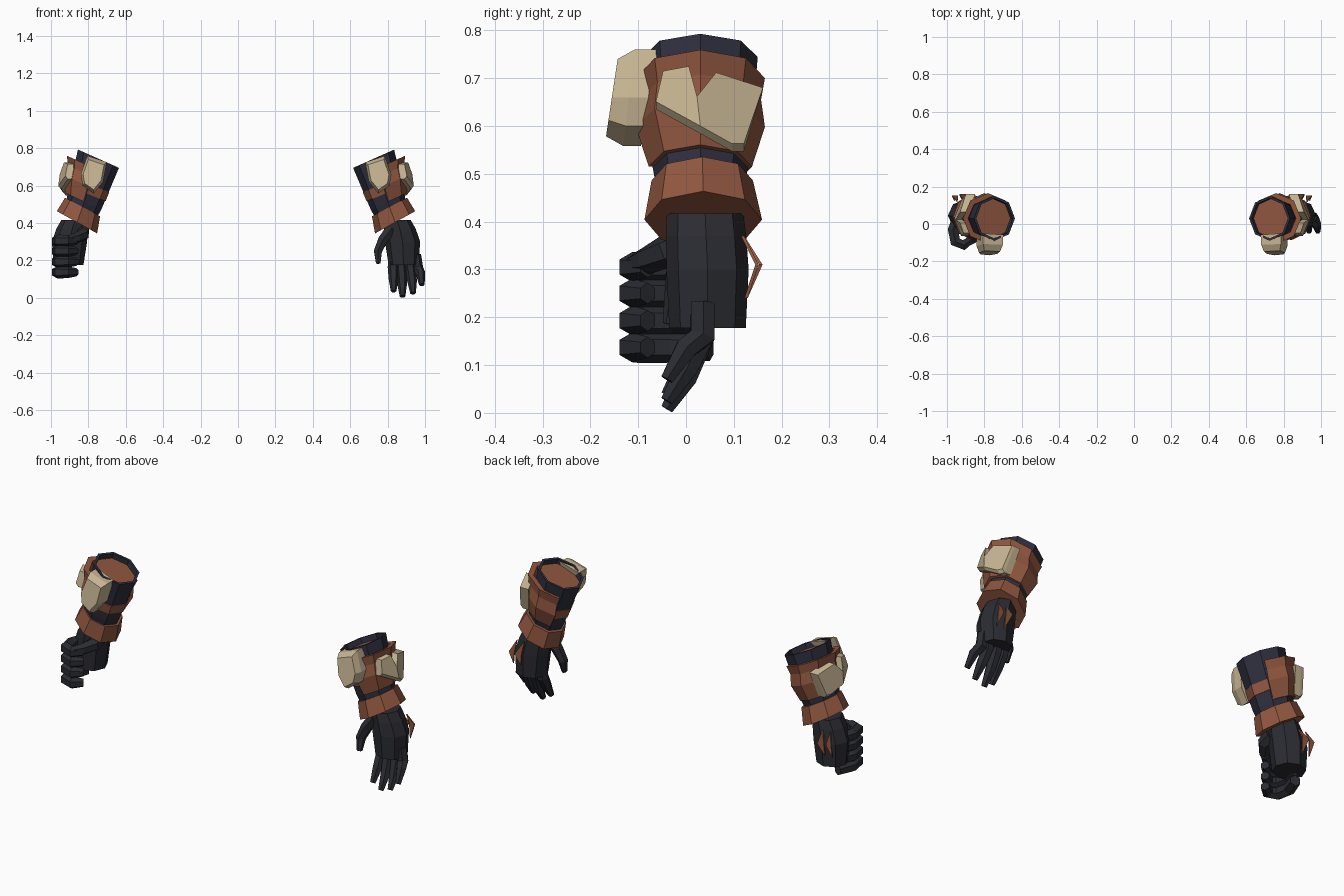
import bpy, bmesh, math
from mathutils import Vector

if "Cube" in bpy.data.objects:
    bpy.data.objects.remove(bpy.data.objects["Cube"])

def mat(name, col):
    m = bpy.data.materials.new(name)
    m.diffuse_color = (*col, 1)
    m.use_nodes = True
    m.node_tree.nodes["Principled BSDF"].inputs["Base Color"].default_value = m.diffuse_color
    return m

LEATHER = mat("brown leather", (0.28, 0.094, 0.05))
NAVY = mat("navy cloth", (0.028, 0.028, 0.05))
GLOVE = mat("dark glove", (0.024, 0.025, 0.032))
BONE = mat("bone plate", (0.57, 0.46, 0.29))

def loft(name, rings, material, s, shift=0.0):
    """Skin equal rings of points; s = -1 mirrors to the other arm."""
    bm = bmesh.new()
    vs = [[bm.verts.new(((p[0] + shift) * s, p[1], p[2])) for p in r] for r in rings]
    n = len(rings[0])
    for a, b in zip(vs, vs[1:]):
        for i in range(n):
            j = (i + 1) % n
            bm.faces.new((a[i], a[j], b[j], b[i]))
    bm.faces.new(vs[0])
    bm.faces.new(vs[-1])
    bmesh.ops.recalc_face_normals(bm, faces=bm.faces)
    me = bpy.data.meshes.new(name)
    bm.to_mesh(me)
    bm.free()
    me.materials.append(material)
    ob = bpy.data.objects.new(name, me)
    bpy.context.collection.objects.link(ob)
    return ob

def ring(cx, cz, tilt, r, ks=range(8), ry=None, yc=0.03):
    """Octagon points on a plane tilted outward; k = 0 is the outer side."""
    t = math.radians(tilt)
    out = []
    for k in ks:
        a = k * math.pi / 4
        u = r * math.cos(a)
        out.append(Vector((cx + u * math.cos(t), yc + (ry or r) * math.sin(a),
                           cz + u * math.sin(t))))
    return out

def partial(cx, cz, tilt, r, ks, thick, ry=None):
    """Closed section of a partial wall."""
    ry = ry or r
    return (ring(cx, cz, tilt, r, ks, ry)
            + ring(cx, cz, tilt, r - thick, ks, ry - thick)[::-1])

def tube(name, path, radii, material, s, ref=(0, 0, 1), sides=6):
    path = [Vector(p) for p in path]
    rings = []
    for i, p in enumerate(path):
        d = (path[min(i + 1, len(path) - 1)] - path[max(i - 1, 0)]).normalized()
        u = d.cross(Vector(ref)).normalized()
        v = d.cross(u)
        rings.append([p + radii[i] * (u * math.cos(a) + v * math.sin(a))
                      for a in [(k + 0.5) * math.tau / sides for k in range(sides)]])
    return loft(name, rings, material, s)

def forearm(s, side, sh):
    # sleeve tube with a recessed top
    loft(side + "_sleeve", [ring(0.82, 0.46, 28, 0.09), ring(0.80, 0.515, 27, 0.1),
                            ring(0.725, 0.744, 24, 0.12), ring(0.725, 0.744, 24, 0.107),
                            ring(0.737, 0.715, 24, 0.107)], NAVY, s, sh)
    loft(side + "_sleeve_lining", [ring(0.738, 0.712, 24, 0.106),
                                   ring(0.736, 0.718, 24, 0.106)], LEATHER, s, sh)
    # leather shell over the outer, front and back faces
    ks = range(-2, 4)
    loft(side + "_arm_guard", [partial(0.805, 0.515, 25, 0.108, ks, 0.03),
                               partial(0.780, 0.598, 24, 0.135, ks, 0.03),
                               partial(0.770, 0.655, 24, 0.130, ks, 0.03, 0.127),
                               partial(0.760, 0.70, 24, 0.146, ks, 0.03, 0.135)],
         LEATHER, s, sh)
    # strap closing the guard on the inner side
    ks = range(3, 7)
    loft(side + "_strap", [partial(0.789, 0.558, 22, 0.110, ks, 0.02),
                           partial(0.774, 0.605, 20, 0.114, ks, 0.02)], LEATHER, s, sh)
    # flared cuff
    loft(side + "_cuff", [ring(0.84, 0.404, 29, 0.123, yc=0.036),
                          ring(0.81, 0.486, 28, 0.106, yc=0.034)], LEATHER, s, sh)
    # front shield plate
    outline = [(0.68, 0.725), (0.785, 0.76), (0.82, 0.66),
               (0.81, 0.60), (0.75, 0.558), (0.70, 0.62)]
    def shield(y, slope, f):
        pts = [(0.755 + (x - 0.755) * f, 0.66 + (z - 0.66) * f) for x, z in outline]
        return [(x, y - slope * (0.76 - z), z) for x, z in pts]
    loft(side + "_front_plate", [shield(-0.05, 0.22, 1), shield(-0.107, 0.12, 1),
                                 shield(-0.14, 0.15, 0.8)], BONE, s, sh)
    # notched outer plate: two halves meeting at a ridge, chamfered underneath
    halves = [("front", [(-0.063, 0.635), (-0.048, 0.715), (0.006, 0.725),
                         (0.023, 0.662), (0.03, 0.584)]),
              ("back", [(0.03, 0.584), (0.023, 0.662), (0.063, 0.712),
                        (0.161, 0.68), (0.121, 0.547), (0.096, 0.547)])]
    def wing(pts, off, lift):
        return [(0.94 - off - 0.4 * abs(y - 0.03) - 0.25 * max(0, z - 0.64), y,
                 z + (lift if z < 0.64 else 0)) for y, z in pts]
    for part, pts in halves:
        loft(f"{side}_outer_plate_{part}", [wing(pts, 0.05, 0), wing(pts, 0.015, 0),
                                            wing(pts, 0, 0.016)], BONE, s, sh)
    # palm
    def palm(cx, cy, z, rx, ry):
        return [(cx + rx * math.cos(a), cy + ry * math.sin(a), z)
                for a in [k * math.pi / 4 for k in range(8)]]
    loft(side + "_palm", [palm(0.885, 0.045, 0.177, 0.08, 0.08),
                          palm(0.88, 0.045, 0.30, 0.094, 0.086),
                          palm(0.865, 0.042, 0.37, 0.085, 0.084),
                          palm(0.85, 0.04, 0.417, 0.073, 0.08)], GLOVE, s, sh)
    # bent diamond tassels behind the hand
    for i, (x, dx, y) in enumerate([(0.892, 0.02, 0.153), (0.935, 0.016, 0.145)]):
        def diamond(o):
            return [(x - 0.012, 0.115 + o, 0.37), (x - dx, y + o, 0.31),
                    (x + 0.005, 0.122 + o, 0.24), (x + dx, y + o, 0.31)]
        loft(f"{side}_tassel_{i + 1}", [diamond(0), diamond(0.007)], LEATHER, s, sh)

# the left arm sits slightly further out
forearm(1, "right", 0.0)
forearm(-1, "left", 0.021)

# open hand: four hanging fingers and a thumb
for i, (x0, x1, zt) in enumerate([(0.83, 0.832, 0.036), (0.87, 0.88, 0.008),
                                  (0.915, 0.936, 0.025), (0.95, 0.983, 0.07)]):
    dx = x1 - x0
    tube(f"right_finger_{i + 1}",
         [(x0, 0.036, 0.23), (x0 + dx * 0.3, 0.034, 0.16),
          (x0 + dx * 0.75, 0.0, zt + 0.065), (x1, -0.04, zt)],
         [0.029, 0.03, 0.026, 0.015], GLOVE, 1, ref=(1, 0, 0))
tube("right_thumb", [(0.82, 0.0, 0.37), (0.775, -0.01, 0.31),
                     (0.748, -0.02, 0.25), (0.75, -0.035, 0.185)],
     [0.034, 0.03, 0.025, 0.014], GLOVE, 1, ref=(0, 1, 0))

# closed fist: four stacked curled fingers and a thumb
for i, z in enumerate((0.305, 0.25, 0.193, 0.137)):
    tube(f"left_finger_{i + 1}",
         [(0.94, 0.05, z), (0.968, -0.03, z), (0.955, -0.095, z),
          (0.91, -0.113, z), (0.865, -0.08, z)],
         [0.028, 0.032, 0.033, 0.031, 0.022], GLOVE, -1)
tube("left_thumb", [(0.83, 0.01, 0.36), (0.83, -0.04, 0.338),
                    (0.865, -0.08, 0.32), (0.905, -0.11, 0.312)],
     [0.037, 0.035, 0.03, 0.02], GLOVE, -1)
